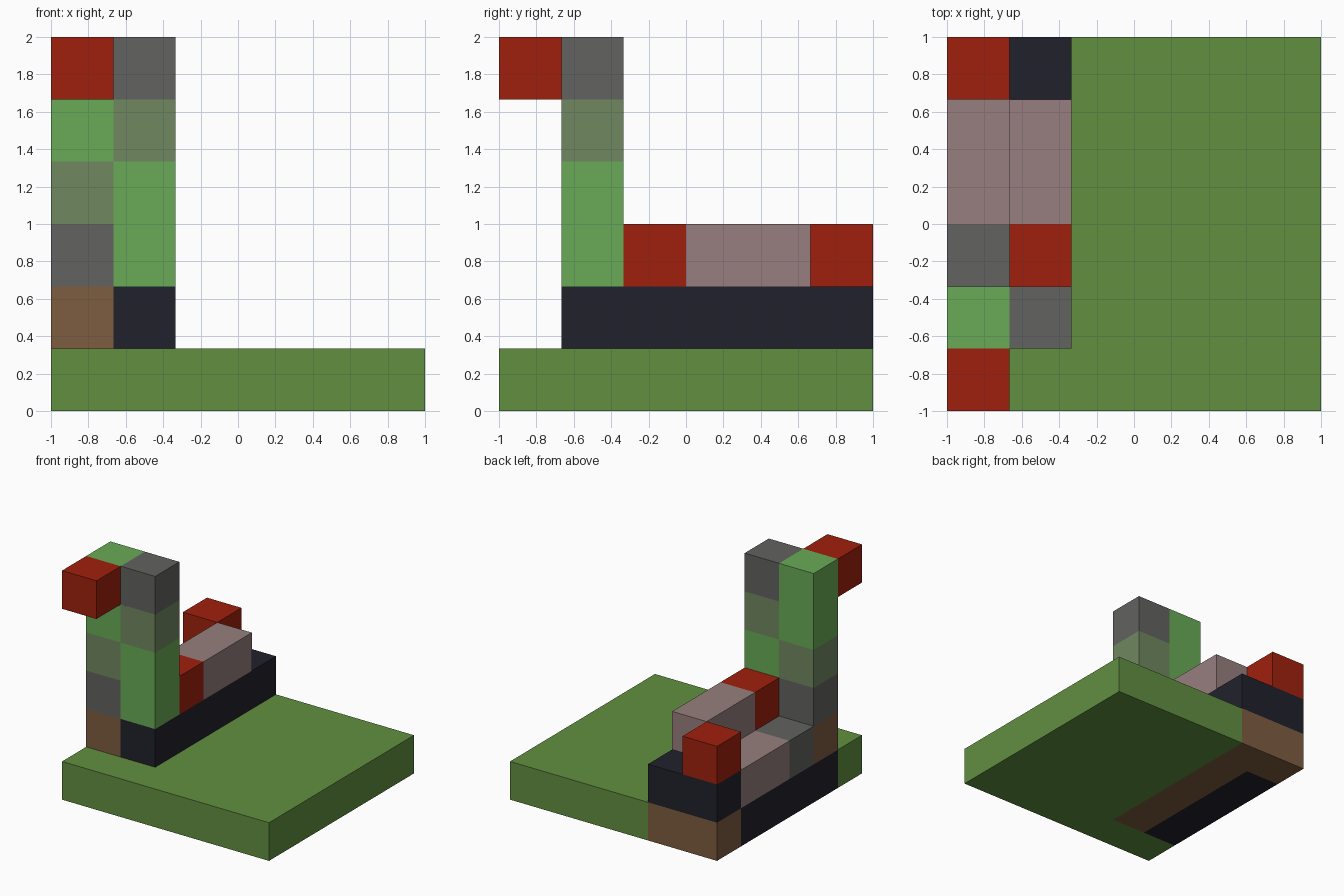
import bpy
import bmesh

cube = bpy.data.objects.get("Cube")
if cube:
    bpy.data.objects.remove(cube, do_unlink=True)

CELL = 1 / 3  # the model sits on a grid of six cells per side


def linear(v):
    v /= 255
    return v / 12.92 if v <= 0.04045 else ((v + 0.055) / 1.055) ** 2.4


def material(name, *rgb):
    mat = bpy.data.materials.new(name)
    color = [linear(v) for v in rgb] + [1]
    mat.diffuse_color = color
    mat.use_nodes = True
    bsdf = next(n for n in mat.node_tree.nodes if n.type == "BSDF_PRINCIPLED")
    bsdf.inputs["Base Color"].default_value = color
    bsdf.inputs["Roughness"].default_value = 0.9
    return mat


grass = material("grass green", 97, 143, 64)
leaf = material("leaf green", 105, 171, 86)
moss = material("mossy grey green", 112, 136, 96)
red = material("brick red", 160, 32, 14)
stone = material("stone grey", 98, 98, 96)
mauve = material("dusty mauve", 151, 127, 126)
brown = material("earth brown", 126, 93, 65)
coal = material("coal black", 33, 33, 44)


def prism(name, mat, outline, bottom, top):
    """Extrude a grid-cell outline between two layer heights."""
    bm = bmesh.new()
    verts = [bm.verts.new((x * CELL - 1, y * CELL - 1, bottom * CELL)) for x, y in outline]
    face = bm.faces.new(verts)
    result = bmesh.ops.extrude_face_region(bm, geom=[face])
    moved = [v for v in result["geom"] if isinstance(v, bmesh.types.BMVert)]
    bmesh.ops.translate(bm, vec=(0, 0, (top - bottom) * CELL), verts=moved)
    bmesh.ops.recalc_face_normals(bm, faces=bm.faces)
    mesh = bpy.data.meshes.new(name)
    bm.to_mesh(mesh)
    bm.free()
    mesh.materials.append(mat)
    obj = bpy.data.objects.new(name, mesh)
    bpy.context.collection.objects.link(obj)


def block(name, mat, x, y, z, length=1, height=1):
    """One cell wide block, running back along y and up along z."""
    outline = [(x, y), (x + 1, y), (x + 1, y + length), (x, y + length)]
    prism(name, mat, outline, z, z + height)


# Ground slab, notched where the foundation is let in
prism("ground_slab", grass,
      [(0, 0), (6, 0), (6, 6), (2, 6), (2, 1), (0, 1)], 0, 1)

# Foundation inside the notch
prism("foundation_earth", brown,
      [(1, 1), (2, 1), (2, 6), (0, 6), (0, 5), (1, 5)], 0, 1)
block("foundation_coal", coal, 0, 1, 0, length=4)

# Lower course on top of the foundation
prism("lower_coal_wall", coal,
      [(1, 1), (2, 1), (2, 6), (0, 6), (0, 5), (1, 5)], 1, 2)
block("lower_stone_block", stone, 0, 2, 1)
block("lower_mauve_beam", mauve, 0, 3, 1, length=2)

# Upper course
block("upper_red_block", red, 1, 2, 2)
block("upper_mauve_beam", mauve, 1, 3, 2, length=2)
block("rear_red_block", red, 0, 5, 2)

# Outer tower column, stacked upwards
block("outer_column_foot", brown, 0, 1, 1)
block("outer_column_stone", stone, 0, 1, 2)
block("outer_column_moss", moss, 0, 1, 3)
block("outer_column_leaf", leaf, 0, 1, 4, height=2)

# Inner tower column
block("inner_column_leaf", leaf, 1, 1, 2, height=2)
block("inner_column_moss", moss, 1, 1, 4)
block("inner_column_stone", stone, 1, 1, 5)

# Block overhanging the front of the tower
block("overhanging_red_block", red, 0, 0, 5)
